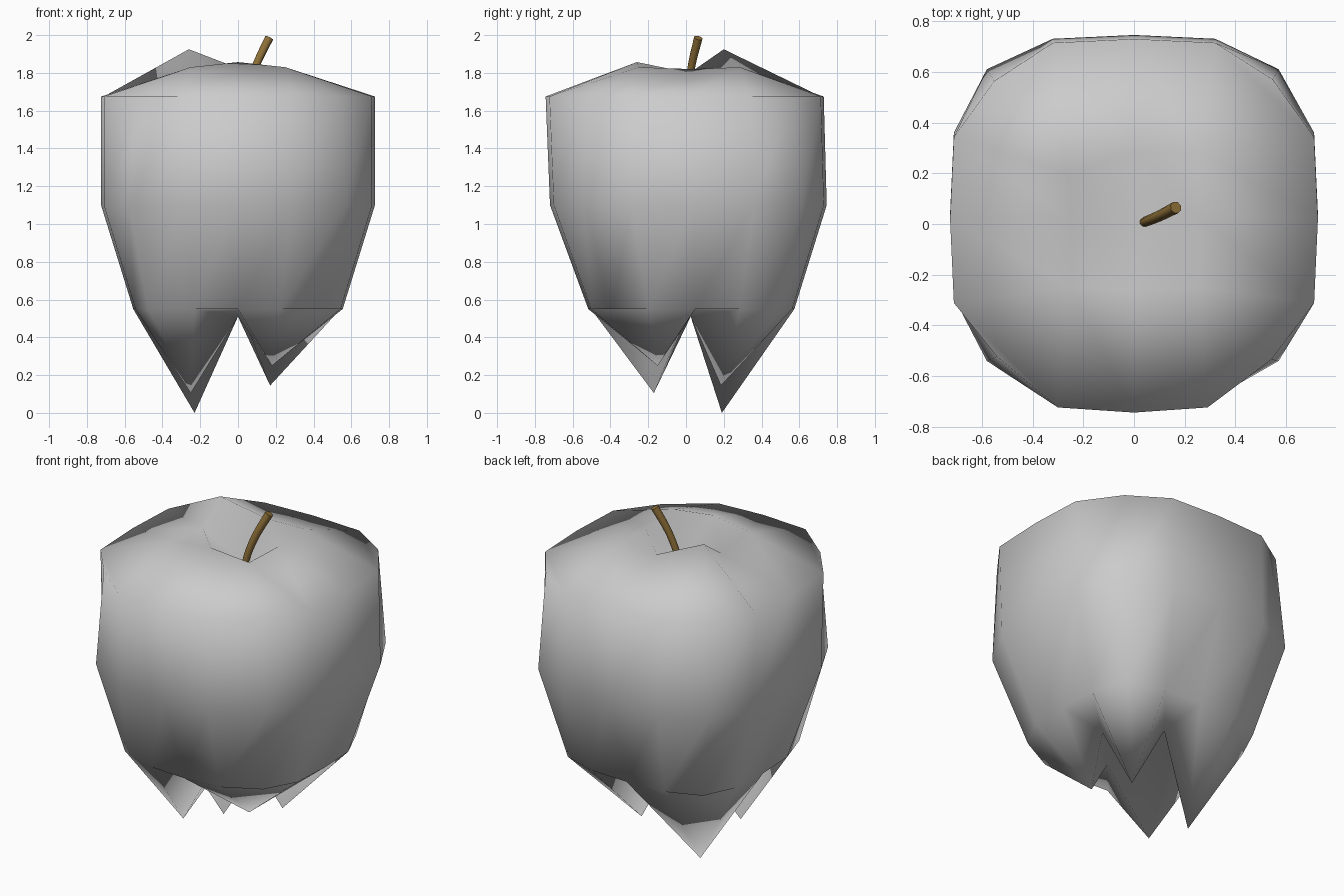
import bpy, bmesh

if "Cube" in bpy.data.objects:
    bpy.data.objects.remove(bpy.data.objects["Cube"])

# Boundary cells of a 5x5 grid, counter-clockwise from the front left corner
BORDER = ([(i, 0) for i in range(4)] + [(4, j) for j in range(4)]
          + [(i, 4) for i in range(4, 0, -1)] + [(0, j) for j in range(4, 0, -1)])

# Horizontal cross-section of the fruit (16 sides)
OUTLINE = [(-.58, -.54), (-.30, -.70), (0, -.72), (.29, -.70),
           (.57, -.54), (.71, -.29), (.725, .04), (.71, .36),
           (.57, .61), (.32, .73), (0, .745), (-.32, .73),
           (-.58, .61), (-.71, .36), (-.725, .04), (-.71, -.29)]


def ring(bm, sx, sy, cy, z, corners=(1, 1, 1, 1)):
    verts = []
    for k, (x, y) in enumerate(OUTLINE):
        c = corners[k // 4] if k % 4 == 0 else 1.0
        verts.append(bm.verts.new((x * sx * c, cy + (y - .0125) * sy * c, z)))
    return verts


def cap(bm, border, inner, under):
    """Fill a ring with a grid, every cell split along the same diagonal."""
    grid = dict(zip(BORDER, border))
    for k, co in enumerate(inner):
        grid[(1 + k % 3, 1 + k // 3)] = bm.verts.new(co)
    for i in range(4):
        for j in range(4):
            a, b, c, d = (grid[p] for p in ((i, j), (i + 1, j), (i + 1, j + 1), (i, j + 1)))
            tris = ((c, b, a), (d, c, a)) if under else ((a, b, d), (b, c, d))
            for t in tris:
                bm.faces.new(t)


# Fruit body: three rings closed by gridded caps
bm = bmesh.new()
low = ring(bm, .765, .745, .028, .55, (1.07, 1.01, 1.04, 1.02))
mid = ring(bm, 1, 1, .0125, 1.10)
top = ring(bm, 1, 1.005, -.007, 1.675, (.93, .95, .96, .95))
for a, b in ((low, mid), (mid, top)):
    for k in range(16):
        n = (k + 1) % 16
        bm.faces.new((a[k], a[n], b[n], b[k]))

# Top dimple with a raised back left corner
cap(bm, top, [(-.25, -.25, 1.83), (0, -.26, 1.857), (.25, -.25, 1.83),
              (-.25, .02, 1.80), (.03, .01, 1.66), (.25, .03, 1.82),
              (-.26, .20, 1.925), (0, .285, 1.825), (.25, .285, 1.83)], False)
# Underside with four hanging points
cap(bm, low, [(-.25, -.17, .105), (0, -.23, .51), (.18, -.15, .25),
              (-.25, .025, .51), (0, .025, .58), (.25, .025, .51),
              (-.23, .19, 0), (0, .26, .51), (.17, .185, .145)], True)
for f in bm.faces:
    f.smooth = True
me = bpy.data.meshes.new("fruit_body")
bm.to_mesh(me)
bm.free()
body = bpy.data.objects.new("fruit_body", me)
bpy.context.collection.objects.link(body)

# Curved stem
cu = bpy.data.curves.new("stem", 'CURVE')
cu.dimensions = '3D'
cu.bevel_depth = .024
cu.bevel_resolution = 2
cu.resolution_u = 4
cu.use_fill_caps = True
path = [(.035, .005, 1.64, .75), (.06, .015, 1.74, .85), (.10, .032, 1.85, .9), (.165, .065, 1.985, 1)]
sp = cu.splines.new('BEZIER')
sp.bezier_points.add(len(path) - 1)
for p, (x, y, z, r) in zip(sp.bezier_points, path):
    p.co = (x, y, z)
    p.radius = r
    p.handle_left_type = p.handle_right_type = 'AUTO'
stem = bpy.data.objects.new("stem", cu)
bpy.context.collection.objects.link(stem)
brown = bpy.data.materials.new("brown")
brown.diffuse_color = (.27, .16, .04, 1)
brown.use_nodes = True
brown.node_tree.nodes["Principled BSDF"].inputs["Base Color"].default_value = brown.diffuse_color
cu.materials.append(brown)
